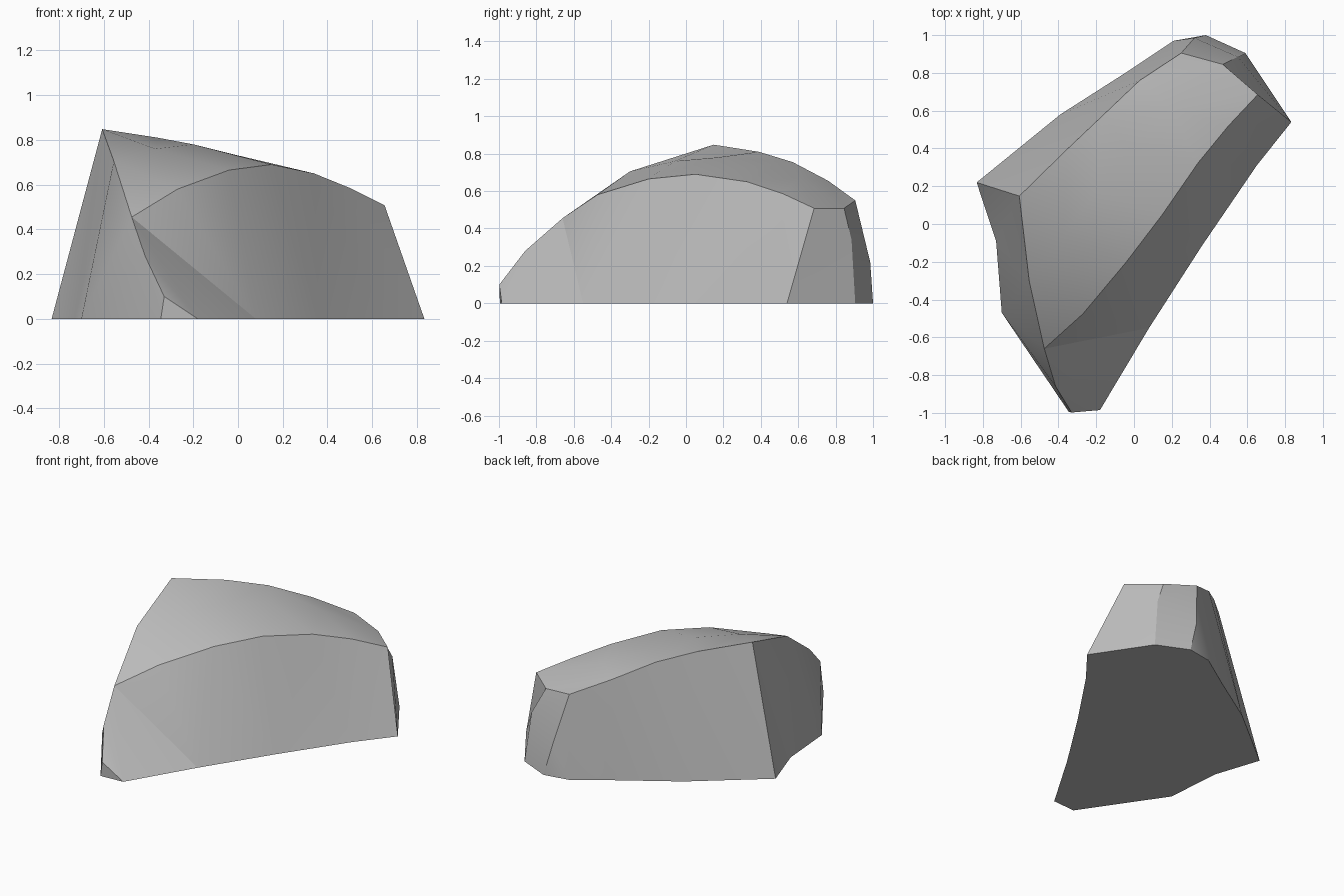
import bpy
import bmesh
import math
from mathutils import Vector

default_cube = bpy.data.objects.get("Cube")
if default_cube:
    bpy.data.objects.remove(default_cube, do_unlink=True)


def points(*coords):
    return [Vector(c) for c in coords]


def ground(*coords):
    return [Vector((x, y, 0)) for x, y in coords]


# Crest lines running along the boulder, front to back
right_crest = points((-.475, -.66, .455), (-.27, -.475, .58), (-.04, -.2, .665), (.15, .05, .69),
                     (.34, .325, .65), (.5, .52, .585), (.655, .685, .508))
middle_crest = points((-.555, -.3, .705), (-.37, -.06, .76), (-.2, .17, .78),
                      (-.02, .4, .735), (.2, .61, .67), (.47, .845, .508))
left_crest = points((-.607, .148, .848), (-.36, .39, .81), (-.17, .57, .755),
                    (.03, .76, .655), (.25, .905, .55))

# Front nose ridge and the corners of the chipped back end
nose = points((-.33, -.998, .1), (-.415, -.86, .28))
back_low, back_mid = points((.32, .985, .22), (.55, .885, .34))

# Ground outline, one run per side
right_foot = ground((-.18, -.985), (.08, -.55), (.36, -.115), (.65, .31), (.833, .54))
left_foot = ground((-.833, .22), (-.39, .58), (-.03, .81), (.21, .97))
side_foot = ground((-.73, -.09), (-.7, -.47))
nose_foot = ground((-.345, -.995))
back_foot = ground((.59, .905), (.38, 1))

bm = bmesh.new()
cache = {}


def vert(p):
    key = tuple(p)
    if key not in cache:
        cache[key] = bm.verts.new(p)
    return cache[key]


def face(*corners):
    bm.faces.new([vert(c) for c in corners])


def progress(line):
    lengths = [0.0]
    for a, b in zip(line, line[1:]):
        lengths.append(lengths[-1] + (b - a).length)
    return [v / lengths[-1] for v in lengths]


def strip(first, second):
    """Join two lines with triangles, advancing along whichever lags."""
    pa, pb = progress(first), progress(second)
    i = j = 0
    while i < len(first) - 1 or j < len(second) - 1:
        step_first = j == len(second) - 1 or (i < len(first) - 1 and pa[i + 1] <= pb[j + 1])
        if step_first:
            face(first[i], first[i + 1], second[j])
            i += 1
        else:
            face(first[i], second[j + 1], second[j])
            j += 1


# Top and the two long flanks
strip(right_crest, middle_crest)
strip(middle_crest, left_crest)
strip(right_foot, nose + right_crest)
strip(left_crest, left_foot)
face(left_crest[-1], left_foot[-1], back_low)

# Left end, with its slightly hollow foot
peak, shoulder, brow = left_crest[0], middle_crest[0], right_crest[0]
face(peak, left_foot[0], side_foot[0])
face(peak, side_foot[0], shoulder)
face(shoulder, side_foot[0], side_foot[1])
face(shoulder, side_foot[1], brow)

# Nose facets
face(brow, side_foot[1], nose[1])
face(nose[1], side_foot[1], nose_foot[0])
face(nose[1], nose_foot[0], nose[0])
face(nose[0], nose_foot[0], right_foot[0])

# Chipped back end
notch, corner = middle_crest[-1], right_foot[-1]
face(left_crest[-1], notch, back_mid, back_low)
face(back_low, back_mid, back_foot[0], back_foot[1])
face(notch, right_crest[-1], corner, back_mid)
face(back_mid, corner, back_foot[0])
face(back_low, back_foot[1], left_foot[-1])

# Flat underside
face(*right_foot, *back_foot, *reversed(left_foot), *side_foot, *nose_foot)
bmesh.ops.recalc_face_normals(bm, faces=bm.faces)

mesh = bpy.data.meshes.new("boulder")
bm.to_mesh(mesh)
bm.free()
boulder = bpy.data.objects.new("boulder", mesh)
bpy.context.collection.objects.link(boulder)

# Plain stone colour
stone = bpy.data.materials.new("stone_grey")
stone.use_nodes = True
grey = (.5, .5, .5, 1)
stone.diffuse_color = grey
stone.node_tree.nodes["Principled BSDF"].inputs["Base Color"].default_value = grey
mesh.materials.append(stone)

# Soft faces, crisp ridges
bpy.ops.object.select_all(action="DESELECT")
boulder.select_set(True)
bpy.context.view_layer.objects.active = boulder
bpy.ops.object.shade_smooth_by_angle(angle=math.radians(30))
